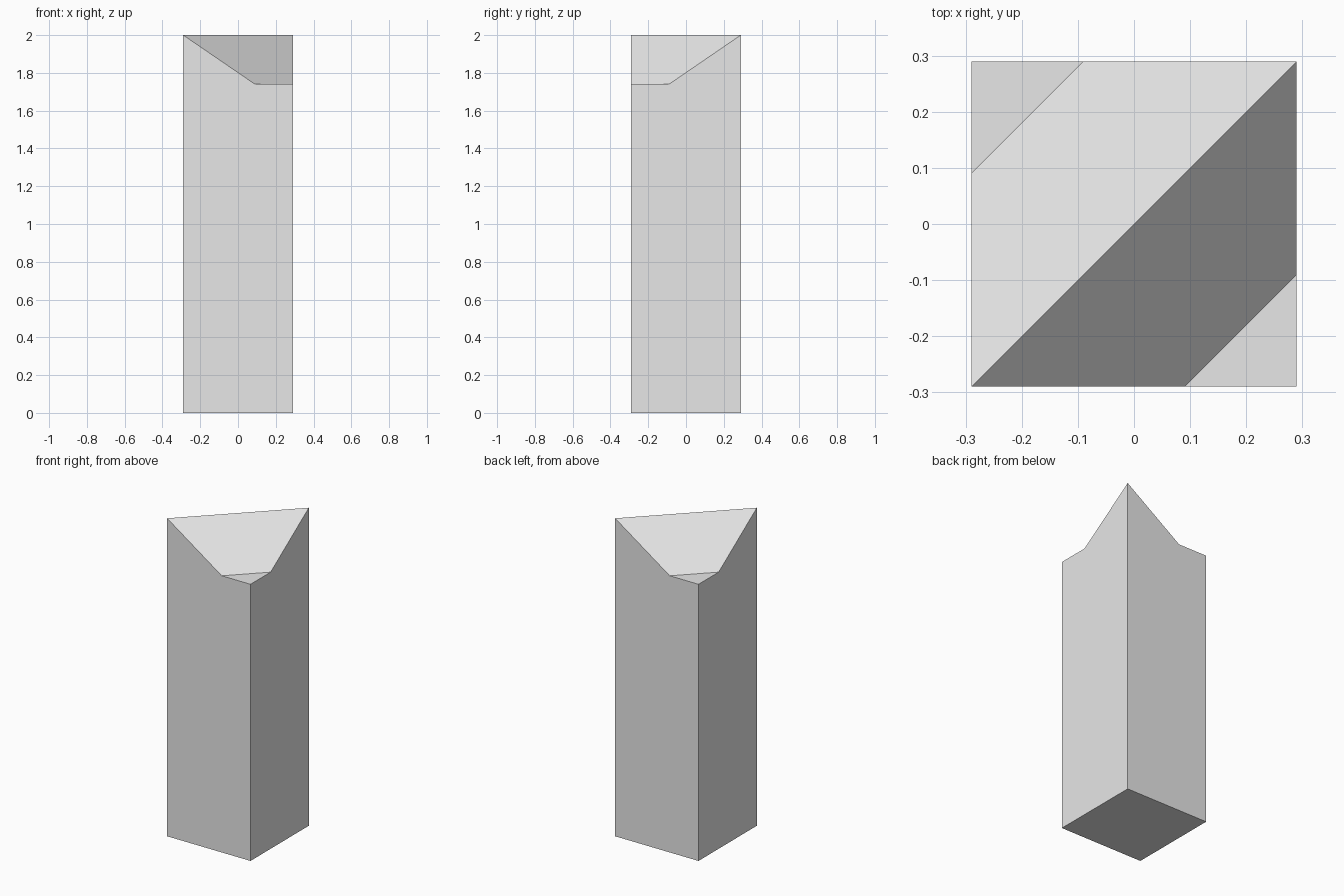
import bpy
import bmesh

HALF, HEIGHT, LOW = 0.29, 2.0, 1.74   # column half width, ridge height, corner height
RUN = 0.38                            # distance along a side from ridge to flat corner

default = bpy.data.objects.get("Cube")
if default:
    bpy.data.objects.remove(default, do_unlink=True)

# Plain light grey for the whole column
grey = bpy.data.materials.new("light_grey")
grey.use_nodes = True
colour = (0.8, 0.8, 0.8, 1.0)
grey.diffuse_color = colour
grey.node_tree.nodes["Principled BSDF"].inputs["Base Color"].default_value = colour

# Square column standing on the ground
bm = bmesh.new()
bmesh.ops.create_cube(bm, size=1.0)
for v in bm.verts:
    v.co.x *= 2 * HALF
    v.co.y *= 2 * HALF
    v.co.z = (v.co.z + 0.5) * HEIGHT

# Score the top along the diagonal ridge and the two flat corners
for offset in (0.0, RUN, -RUN):
    bm.normal_update()
    top = [f for f in bm.faces if f.normal.z > 0.5]
    edges = {e for f in top for e in f.edges}
    verts = {v for f in top for v in f.verts}
    bmesh.ops.bisect_plane(bm, geom=top + list(edges) + list(verts), dist=1e-5,
                           plane_co=(offset, 0, 0), plane_no=(1, -1, 0))

# Drop the corners so the top slopes down on both sides of the ridge
for v in bm.verts:
    if v.co.z > HEIGHT / 2 and abs(v.co.x - v.co.y) > RUN - 0.01:
        v.co.z = LOW
bm.normal_update()

mesh = bpy.data.meshes.new("ridged_column")
bm.to_mesh(mesh)
bm.free()
mesh.materials.append(grey)
column = bpy.data.objects.new("ridged_column", mesh)
bpy.context.collection.objects.link(column)
